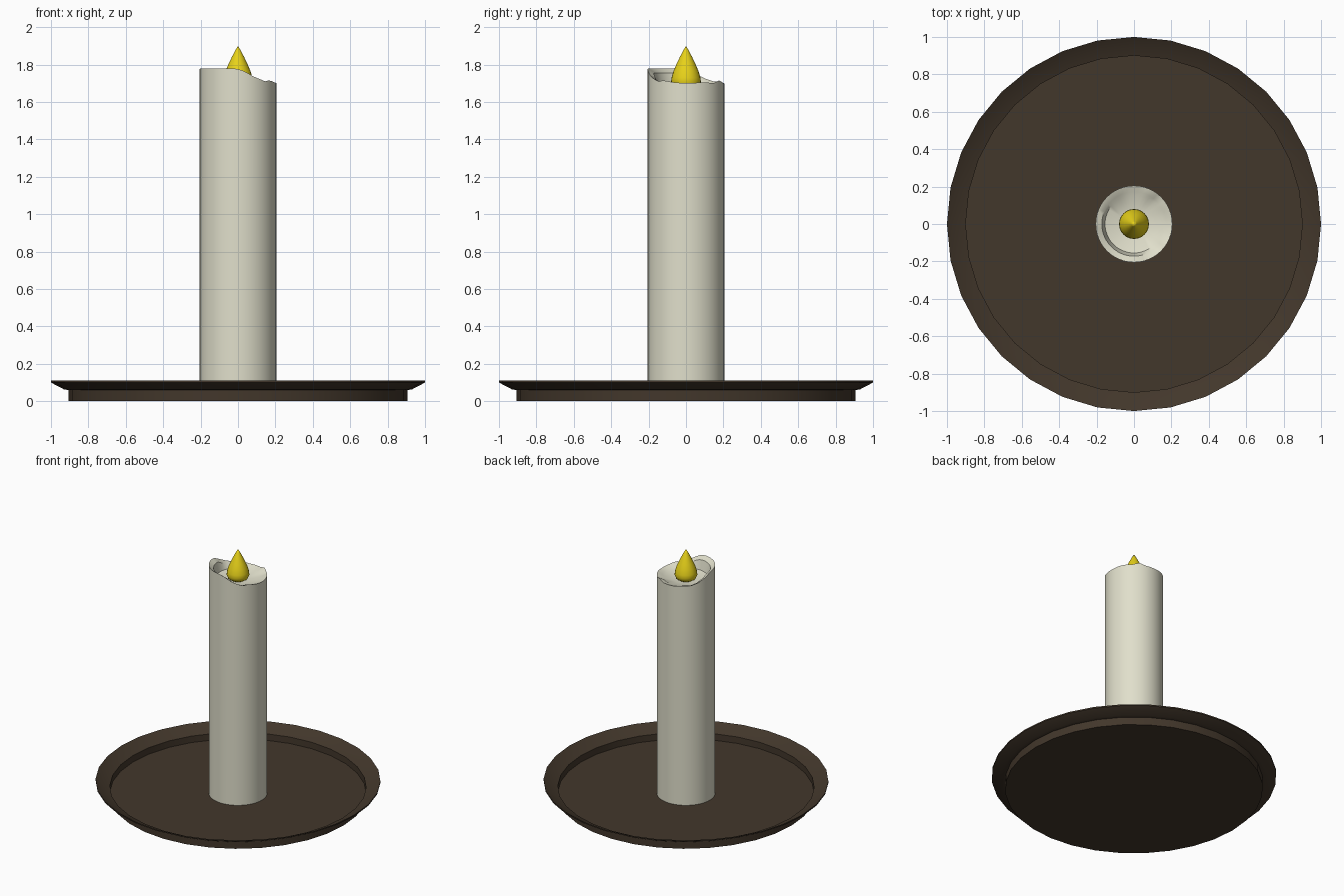
import bpy, bmesh, math

if "Cube" in bpy.data.objects:
    bpy.data.objects.remove(bpy.data.objects["Cube"])


def material(name, color):
    m = bpy.data.materials.new(name)
    m.diffuse_color = (*color, 1)
    m.use_nodes = True
    m.node_tree.nodes["Principled BSDF"].inputs["Base Color"].default_value = m.diffuse_color
    return m


def revolve(name, profile, sides, mat, angle, height=lambda i, a, z: z):
    """Spin (radius, z) points around z; height may reshape ring i."""
    bm = bmesh.new()
    rings = []
    for i, (r, z) in enumerate(profile):
        if r == 0:
            rings.append([bm.verts.new((0, 0, z))] * sides)
            continue
        ring = []
        for k in range(sides):
            a = 2 * math.pi * k / sides
            ring.append(bm.verts.new((r * math.cos(a), r * math.sin(a), height(i, a, z))))
        rings.append(ring)
    for lo, hi in zip(rings, rings[1:]):
        for k in range(sides):
            n = (k + 1) % sides
            quad = [lo[k], lo[n], hi[n], hi[k]]
            bm.faces.new(list(dict.fromkeys(quad)))
    bmesh.ops.recalc_face_normals(bm, faces=bm.faces)
    mesh = bpy.data.meshes.new(name)
    bm.to_mesh(mesh)
    bm.free()
    mesh.materials.append(mat)
    ob = bpy.data.objects.new(name, mesh)
    bpy.context.collection.objects.link(ob)
    bpy.ops.object.select_all(action='DESELECT')
    ob.select_set(True)
    bpy.context.view_layer.objects.active = ob
    bpy.ops.object.shade_smooth_by_angle(angle=math.radians(angle))
    return ob


# melted rim: height at each angle in degrees
RIM = [(0, 1.70), (30, 1.705), (45, 1.70), (60, 1.715), (75, 1.70), (100, 1.70),
       (120, 1.71), (135, 1.71), (150, 1.725), (168, 1.755), (182, 1.78), (265, 1.78),
       (280, 1.765), (290, 1.742), (302, 1.725), (315, 1.71), (325, 1.716),
       (340, 1.705), (360, 1.70)]


def rim(a):
    d = math.degrees(a) % 360
    for (d0, z0), (d1, z1) in zip(RIM, RIM[1:]):
        if d0 <= d <= d1:
            return z0 + (z1 - z0) * (d - d0) / (d1 - d0)
    return RIM[-1][1]


def wax_height(i, a, z):
    if i == 2:
        return rim(a)
    if i == 3:  # inner lip follows the rim, slightly lower
        return 1.688 + (rim(a) - 1.70) * 0.85
    return z


brown = material("dark_brown", (0.055, 0.038, 0.024))
cream = material("cream_wax", (0.75, 0.74, 0.60))
yellow = material("flame_yellow", (0.80, 0.64, 0.01))

# shallow dish with flared rim
revolve("dish", [(0, 0), (0.905, 0), (0.905, 0.06), (0.93, 0.063), (1.0, 0.10),
                 (1.0, 0.11), (0.955, 0.082), (0.9, 0.06), (0.9, 0.01), (0, 0.01)],
        32, brown, 30)

# candle with melted hollow top
revolve("candle", [(0, 0.005), (0.205, 0.005), (0.205, 1.7), (0.172, 1.69),
                   (0.155, 1.682), (0.08, 1.662), (0, 1.655)],
        48, cream, 40, wax_height)

# teardrop flame
revolve("flame", [(0, 1.658), (0.045, 1.664), (0.07, 1.68), (0.08, 1.705), (0.077, 1.73),
                  (0.067, 1.765), (0.052, 1.80), (0.033, 1.84), (0.015, 1.875), (0, 1.90)],
        24, yellow, 50)
